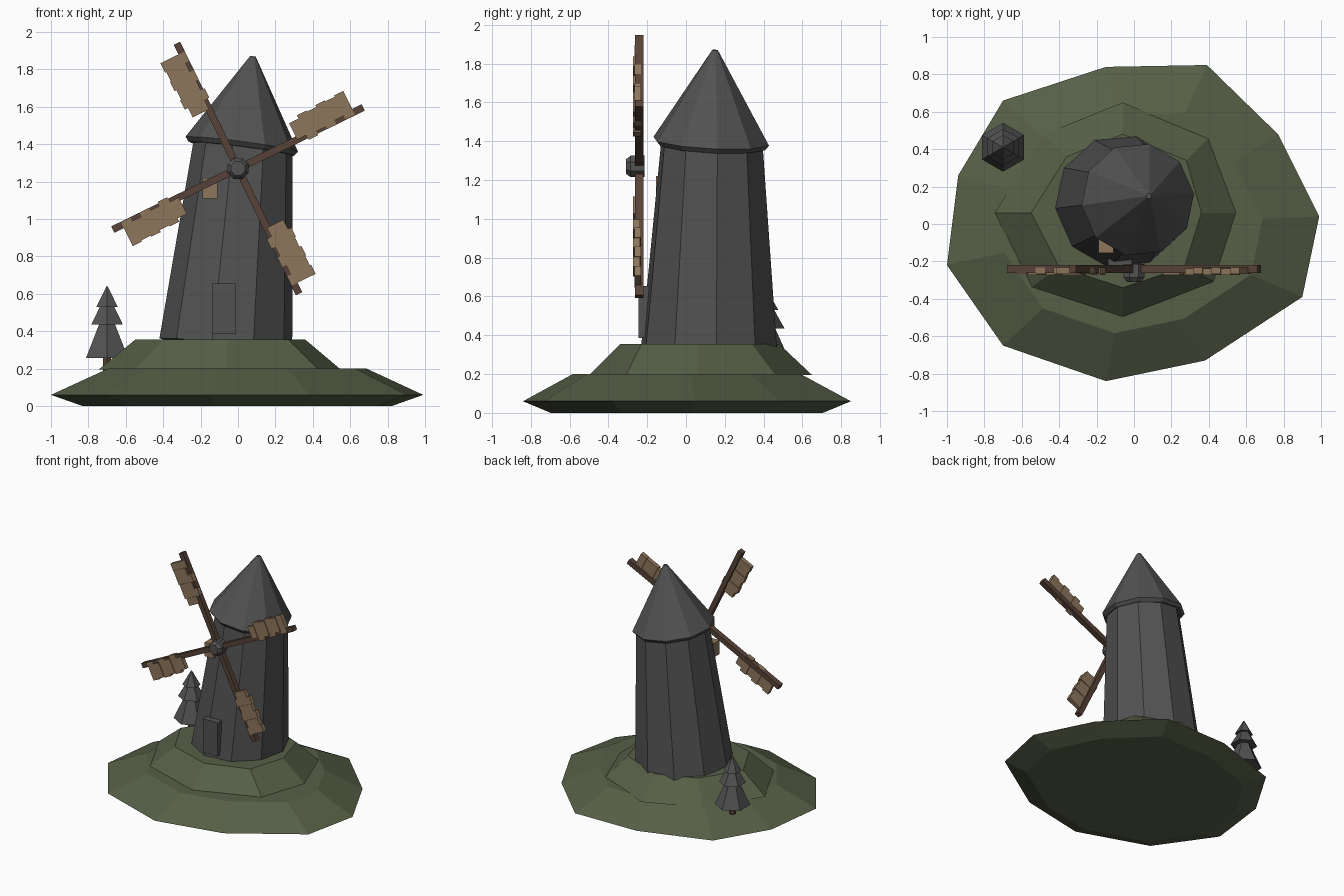
import bpy, bmesh, math
from mathutils import Vector, Matrix

if "Cube" in bpy.data.objects:
    bpy.data.objects.remove(bpy.data.objects["Cube"])


def material(name, rgb):
    m = bpy.data.materials.new(name)
    m.diffuse_color = (*rgb, 1)
    m.use_nodes = True
    m.node_tree.nodes["Principled BSDF"].inputs["Base Color"].default_value = m.diffuse_color
    return m


GREEN = material("moss green", (0.092, 0.115, 0.062))
GREY = material("slate grey", (0.085, 0.085, 0.085))
TAN = material("light wood", (0.27, 0.18, 0.108))
BROWN = material("dark wood", (0.095, 0.055, 0.038))


def finish(name, bm, mat):
    bmesh.ops.recalc_face_normals(bm, faces=bm.faces)
    me = bpy.data.meshes.new(name)
    bm.to_mesh(me)
    bm.free()
    me.materials.append(mat)
    ob = bpy.data.objects.new(name, me)
    bpy.context.collection.objects.link(ob)
    return ob


def loft(name, rings, mat):
    """Skin between rings of equal length and cap both ends."""
    bm = bmesh.new()
    rows = [[bm.verts.new(p) for p in ring] for ring in rings]
    n = len(rows[0])
    for a, b in zip(rows, rows[1:]):
        for i in range(n):
            j = (i + 1) % n
            bm.faces.new((a[i], a[j], b[j], b[i]))
    bm.faces.new(rows[0][::-1])
    bm.faces.new(rows[-1])
    return finish(name, bm, mat)


def ring(n, r, centre, start=0.0, axis=(0, 0, 1)):
    """Regular polygon around a centre, square to the axis."""
    turn = Vector((0, 0, 1)).rotation_difference(Vector(axis)).to_matrix()
    pts = []
    for i in range(n):
        a = math.radians(start) + math.tau * i / n
        pts.append(Vector(centre) + turn @ Vector((r * math.cos(a), r * math.sin(a), 0)))
    return pts


def add_box(bm, lo, hi, matrix=None):
    size = [h - l for l, h in zip(lo, hi)]
    mid = [(h + l) / 2 for l, h in zip(lo, hi)]
    m = Matrix.Translation(mid) @ Matrix.Diagonal((*size, 1))
    bmesh.ops.create_cube(bm, size=1, matrix=(matrix @ m) if matrix else m)


def box(name, lo, hi, mat, matrix=None):
    bm = bmesh.new()
    add_box(bm, lo, hi, matrix)
    return finish(name, bm, mat)


# Ground: irregular disc with a bevelled underside and sloping shoulder
shore = [(0.39, 0.85), (0.77, 0.48), (0.99, 0.04), (0.90, -0.39), (0.38, -0.73), (-0.15, -0.84),
         (-0.70, -0.65), (-1.0, -0.22), (-0.94, 0.26), (-0.70, 0.66), (-0.15, 0.84)]
loft("ground", [[(x * s, y * s, z) for x, y in shore]
                for s, z in ((0.83, 0), (1, 0.06), (0.695, 0.2))], GREEN)

# Mound under the tower
foot = [(0.55, 0.06), (0.40, 0.46), (-0.06, 0.65), (-0.48, 0.48),
        (-0.745, 0.06), (-0.55, -0.34), (-0.06, -0.50), (0.43, -0.31)]
crest = [(0.36, 0.06), (0.28, 0.34), (-0.06, 0.48), (-0.36, 0.36),
         (-0.55, 0.06), (-0.40, -0.23), (-0.06, -0.34), (0.27, -0.23)]
loft("mound", [[(x, y, 0.195) for x, y in foot], [(x, y, 0.355) for x, y in crest]], GREEN)

# Leaning tower and pointed roof
LEAN = (0.13, 0.05, 1)
loft("tower", [ring(10, 0.36, (-0.065, 0.12, 0.315), 6, LEAN),
               ring(10, 0.265, (0.03, 0.135, 1.42), 6, LEAN)], GREY)
loft("roof", [ring(10, 0.285, (0.017, 0.13, 1.375), 6, LEAN),
              ring(10, 0.305, (0.02, 0.13, 1.4), 6, LEAN),
              ring(10, 0.015, (0.08, 0.15, 1.87), 6, LEAN)], GREY)

# Door and window shutter
box("door", (-0.14, -0.245, 0.385), (-0.01, -0.13, 0.655), GREY)
box("window", (-0.19, -0.155, 1.11), (-0.11, -0.08, 1.22), TAN)

# Sail hub
HUB = Vector((0, 0, 1.27))
loft("hub", [ring(8, 0.06, HUB + Vector((0, y, 0)), 22.5, (0, -1, 0))
             for y in (-0.215, -0.285)]
     + [ring(8, 0.04, HUB + Vector((0, -0.31, 0)), 22.5, (0, -1, 0))], GREY)

# Four arms, each with a ragged row of planks on one side
inner = [0.0, -0.028, -0.005, -0.02, 0.005, -0.015]
outer = [0.098, 0.118, 0.112, 0.124, 0.118, 0.126]
for k in range(4):
    spin = Matrix.Translation(HUB) @ Matrix.Rotation(-math.radians(26 + 90 * k), 4, 'Y')
    box(f"arm_{k + 1}", (0.03, -0.262, -0.019), (0.745, -0.218, 0.019), BROWN, spin)
    bm = bmesh.new()
    for i, (lo, hi) in enumerate(zip(inner, outer)):
        r = 0.352 + i * 0.056
        shift = 0.006 * (i % 2)
        add_box(bm, (r, -0.272 + shift, lo), (r + 0.056, -0.238 + shift, hi), spin)
    finish(f"sail_{k + 1}", bm, TAN)

# Small fir tree
TX, TY = -0.70, 0.41
loft("tree_trunk", [ring(6, 0.025, (TX, TY, z), 30) for z in (0.18, 0.28)], BROWN)
for i, (z0, z1, r0, r1) in enumerate(((0.257, 0.435, 0.13, 0.05),
                                      (0.435, 0.535, 0.098, 0.042),
                                      (0.53, 0.64, 0.066, 0.004))):
    loft(f"tree_tier_{i + 1}", [ring(6, r0, (TX, TY, z0), 30), ring(6, r1, (TX, TY, z1), 30)], GREY)
